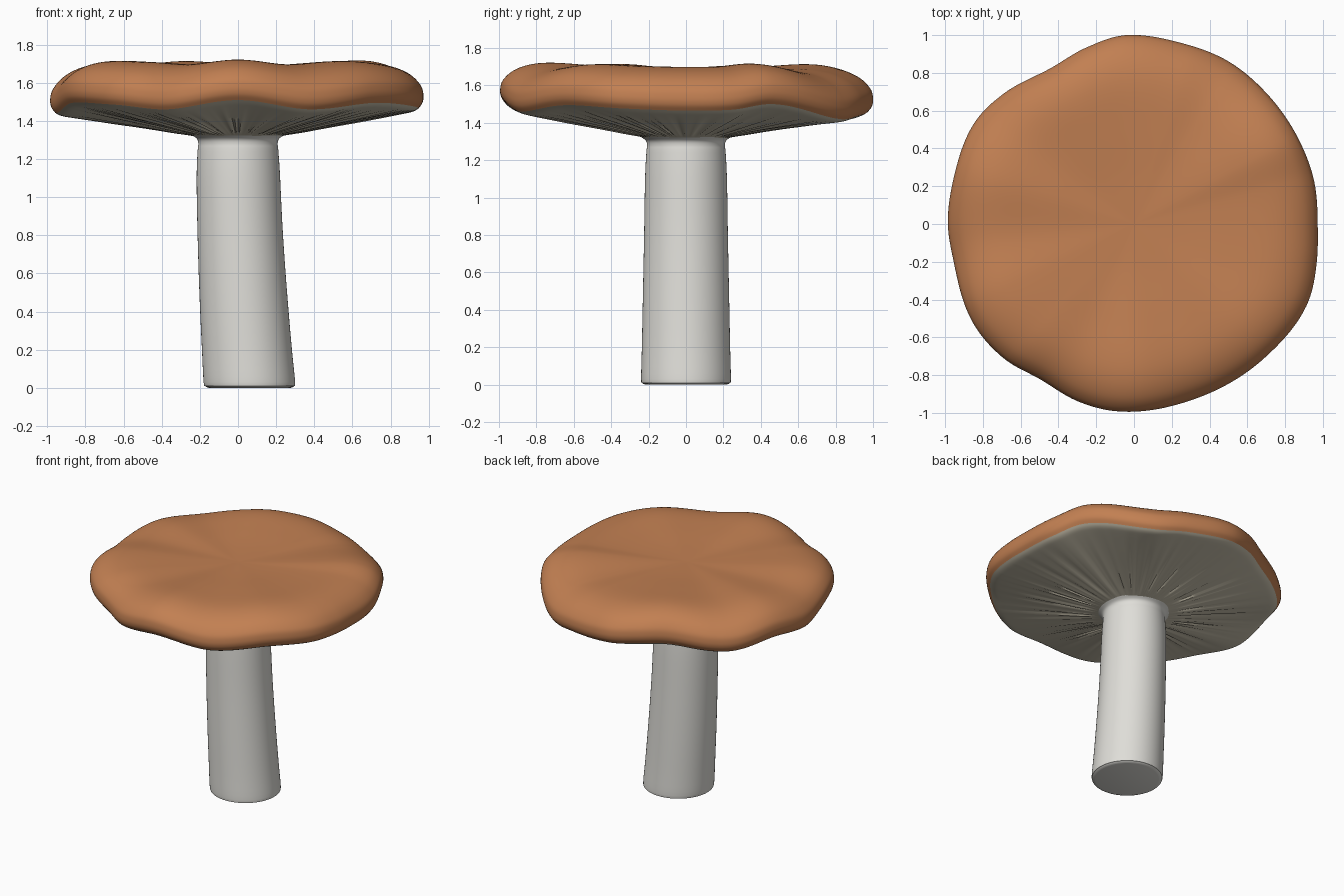
import bpy, bmesh, math, random

if "Cube" in bpy.data.objects:
    bpy.data.objects.remove(bpy.data.objects["Cube"])

random.seed(4)
SEG = 240


def material(name, rgb):
    m = bpy.data.materials.new(name)
    m.diffuse_color = (*rgb, 1)
    m.use_nodes = True
    m.node_tree.nodes["Principled BSDF"].inputs["Base Color"].default_value = m.diffuse_color
    return m


ORANGE = material("cap orange", (0.54, 0.215, 0.085))
GILL = material("gill grey", (0.60, 0.55, 0.43))
STEM = material("stem white", (0.74, 0.73, 0.69))


def spline(p0, p1, p2, p3, t):
    return 0.5 * (2 * p1 + (p2 - p0) * t + (2 * p0 - 5 * p1 + 4 * p2 - p3) * t * t
                  + (3 * p1 - p0 - 3 * p2 + p3) * t ** 3)


def around(keys, deg):
    """Smooth periodic value from (angle, value) keys."""
    n = len(keys)
    deg = (deg - keys[0][0]) % 360
    for i in range(n):
        a = keys[i][0] - keys[0][0]
        b = keys[i + 1][0] - keys[0][0] if i < n - 1 else 360
        if a <= deg <= b:
            v = [keys[(i + k) % n][1] for k in (-1, 0, 1, 2)]
            return spline(*v, (deg - a) / (b - a))


def smooth_profile(pts, steps=5):
    out = []
    for i in range(len(pts) - 1):
        q = [pts[max(i - 1, 0)], pts[i], pts[i + 1], pts[min(i + 2, len(pts) - 1)]]
        for k in range(steps):
            out.append(tuple(spline(*[p[j] for p in q], k / steps) for j in (0, 1)))
    return out + [pts[-1]]


def lathe(name, profile, place, mat, close_start=False, close_end=False):
    """Sweep a profile round z; place(r, z, segment) bends every point."""
    bm = bmesh.new()
    rings = [[bm.verts.new(place(r, z, s)) for s in range(SEG)] for r, z in profile]
    for a, b in zip(rings, rings[1:]):
        for s in range(SEG):
            t = (s + 1) % SEG
            bm.faces.new((a[s], a[t], b[t], b[s]))
    if close_start:
        bm.faces.new(rings[0])
    if close_end:
        bm.faces.new(rings[-1])
    bmesh.ops.recalc_face_normals(bm, faces=bm.faces)
    me = bpy.data.meshes.new(name)
    bm.to_mesh(me)
    bm.free()
    me.materials.append(mat)
    ob = bpy.data.objects.new(name, me)
    bpy.context.collection.objects.link(ob)
    bpy.ops.object.select_all(action='DESELECT')
    ob.select_set(True)
    bpy.context.view_layer.objects.active = ob
    bpy.ops.object.shade_smooth_by_angle(angle=math.radians(50))
    return ob


# Rim height waves and outline radius round the cap
WAVE = [(-90, .035), (-67, -.015), (-42, .02), (-18, 0), (0, -.01), (15, -.005), (30, .025),
        (57, -.055), (72, -.04), (92, -.01), (115, .02), (142, -.03), (163, 0),
        (185, -.035), (206, .02), (228, .01), (247, -.015)]
RADIUS = [(-95, .995), (-71, .98), (-45, .99), (-25, 1.01), (-10, .985), (0, .972), (14, .98),
          (28, .98), (44, .985), (60, .995), (76, .99), (93, 1.0), (104, .97), (119, .935),
          (137, .98), (148, 1.0), (165, .985), (180, .985), (193, .975), (212, 1.0),
          (226, .99), (239, .96), (253, .985)]
ang = [360 * s / SEG for s in range(SEG)]
wave = [around(WAVE, a) for a in ang]
rad = [around(RADIUS, a) for a in ang]
pleat = [random.uniform(-1, 1) for _ in ang]


def cap_place(r, z, s, gills=0):
    a = math.radians(ang[s])
    k = min(r / .97, 1)
    rr = r * (1 + (rad[s] / .98 - 1) * k * k)
    depth = gills * pleat[s] * max(0, min(1, (r - .24) / .1, (.94 - r) / .3))
    return rr * math.cos(a), rr * math.sin(a), z + wave[s] * k * k + depth


# Cap skin: broad, slightly dished top rolling over the rim
cap = [(.002, 1.682), (.25, 1.687), (.5, 1.698), (.7, 1.703), (.82, 1.688), (.91, 1.65),
       (.965, 1.595), (.98, 1.545), (.975, 1.505), (.955, 1.475)]
lathe("cap", smooth_profile(cap), cap_place, ORANGE, close_start=True)

# Gills: shallow pleated cone under the cap
gill = [(.955, 1.475), (.93, 1.46), (.88, 1.447), (.7, 1.412), (.5, 1.375), (.32, 1.34), (.235, 1.322)]
lathe("gills", smooth_profile(gill, 4), lambda r, z, s: cap_place(r, z, s, .005), GILL)


# Stem: leaning foot, straight neck and small flare into the gills
def stem_place(r, z, s):
    a = math.radians(ang[s])
    lean = .062 * max(0, 1 - z / 1.25) ** 1.6
    return lean + r * math.cos(a), r * math.sin(a), z


stem = [(.215, 0), (.233, .008), (.24, .03), (.236, .2), (.23, .5), (.224, .8), (.219, 1.1),
        (.212, 1.24), (.208, 1.28), (.215, 1.305), (.24, 1.324)]
lathe("stem", smooth_profile(stem, 4), stem_place, STEM, close_start=True, close_end=True)
